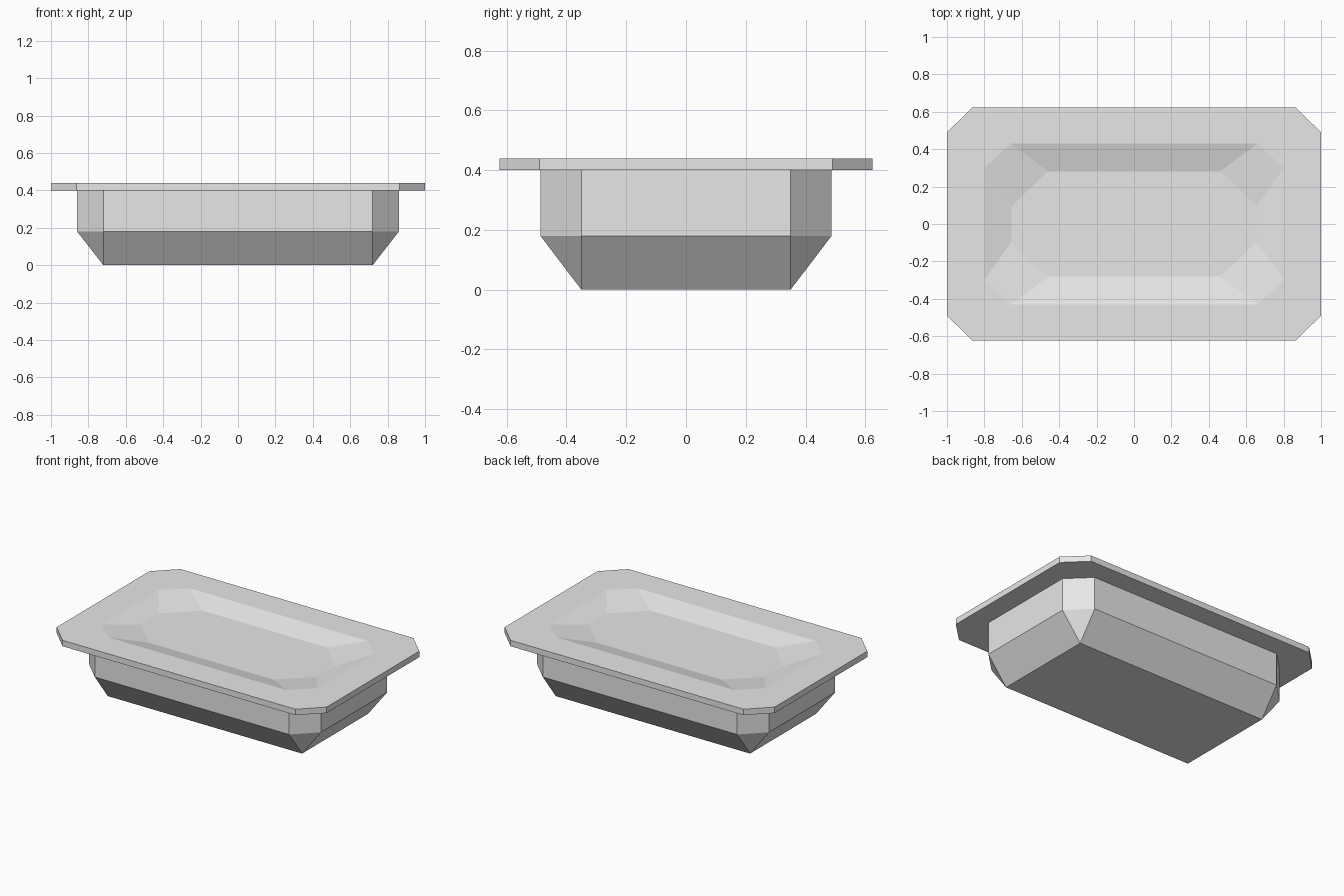
import bpy
import bmesh

default = bpy.data.objects.get("Cube")
if default:
    bpy.data.objects.remove(default, do_unlink=True)

# Plain light grey finish
grey = bpy.data.materials.new("light_grey")
grey.use_nodes = True
colour = (0.8, 0.8, 0.8, 1.0)
grey.diffuse_color = colour
grey.node_tree.nodes["Principled BSDF"].inputs["Base Color"].default_value = colour


def octagon(bm, half_x, half_y, cut_x, cut_y, z):
    """Rectangle with cut corners, counter-clockwise from above."""
    ax, ay = half_x - cut_x, half_y - cut_y
    outline = [(half_x, -ay), (half_x, ay), (ax, half_y), (-ax, half_y),
               (-half_x, ay), (-half_x, -ay), (-ax, -half_y), (ax, -half_y)]
    return [bm.verts.new((x, y, z)) for x, y in outline]


def loft(name, sections):
    """Skin a stack of octagons, capping the first and the last."""
    bm = bmesh.new()
    rings = [octagon(bm, *s) for s in sections]
    for low, high in zip(rings, rings[1:]):
        for i in range(8):
            j = (i + 1) % 8
            bm.faces.new((low[i], low[j], high[j], high[i]))
    bm.faces.new(rings[0][::-1])
    bm.faces.new(rings[-1])
    # Square corners collapse to single points
    bmesh.ops.remove_doubles(bm, verts=bm.verts, dist=0.0001)
    bmesh.ops.recalc_face_normals(bm, faces=bm.faces)
    mesh = bpy.data.meshes.new(name)
    bm.to_mesh(mesh)
    bm.free()
    mesh.materials.append(grey)
    obj = bpy.data.objects.new(name, mesh)
    bpy.context.collection.objects.link(obj)
    return obj


# half x, half y, corner cut x, corner cut y, height
loft("basin_with_rim", [
    (0.72, 0.35, 0.0, 0.0, 0.0),       # square-cornered base
    (0.86, 0.487, 0.14, 0.137, 0.18),  # top of the tapered base
    (0.86, 0.487, 0.14, 0.137, 0.40),  # wall meets the rim
    (1.0, 0.624, 0.137, 0.134, 0.40),  # underside of the rim
    (1.0, 0.624, 0.137, 0.134, 0.44),  # rim edge
    (0.80, 0.43, 0.14, 0.13, 0.44),    # lip of the shallow recess
    (0.655, 0.282, 0.195, 0.187, 0.40),  # recess floor
])
